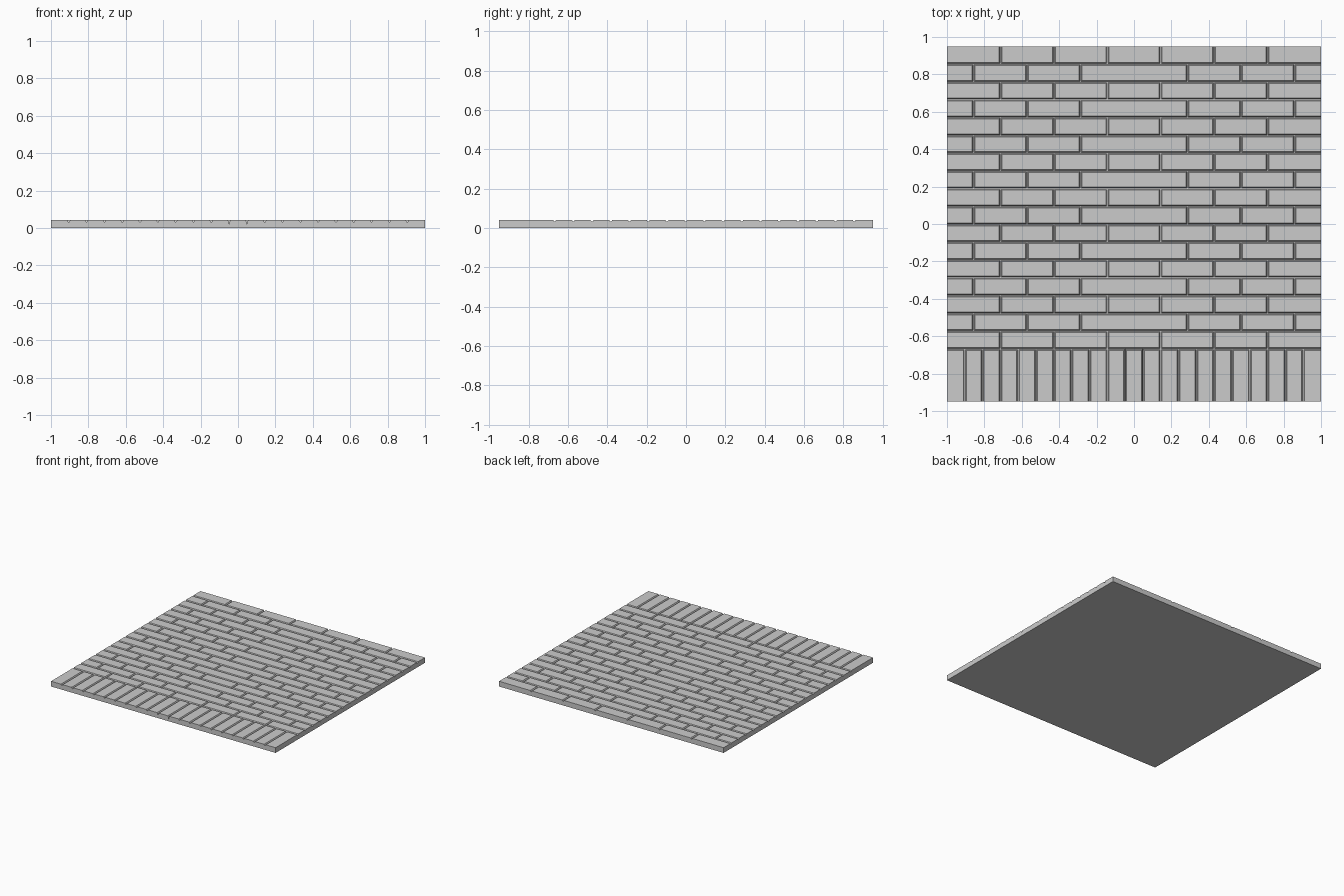
import bpy
import bmesh
import random

if "Cube" in bpy.data.objects:
    bpy.data.objects.remove(bpy.data.objects["Cube"])

random.seed(4)
W, D = 1.0, 0.95              # half width, half depth
Z_JOINT, Z_TOP = 0.033, 0.042
Y_SOLDIER = -0.668            # line between soldier course and running bond
ROWS, CELLS = 17, 7
GAP_TOP, GAP_FLOOR = 0.008, 0.003

# Very slight stone tints
tints = []
for name, col in [("stone_plain", (0.8, 0.8, 0.8, 1)),
                  ("stone_warm", (0.8, 0.785, 0.775, 1)),
                  ("stone_cool", (0.775, 0.78, 0.8, 1)),
                  ("stone_green", (0.78, 0.8, 0.785, 1))]:
    m = bpy.data.materials.new(name)
    m.diffuse_color = col
    m.use_nodes = True
    m.node_tree.nodes["Principled BSDF"].inputs["Base Color"].default_value = m.diffuse_color
    tints.append(m)


def finish(name, bm):
    bmesh.ops.recalc_face_normals(bm, faces=bm.faces)
    me = bpy.data.meshes.new(name)
    bm.to_mesh(me)
    bm.free()
    for m in tints:
        me.materials.append(m)
    ob = bpy.data.objects.new(name, me)
    bpy.context.collection.objects.link(ob)
    return ob


def brick(bm, x0, x1, y0, y1):
    """Brick with sloped joint sides; sides on the slab's rim stay vertical."""
    def inset(g):
        return (x0 if x0 < -W + 1e-4 else x0 + g, x1 if x1 > W - 1e-4 else x1 - g,
                y0 if y0 < -D + 1e-4 else y0 + g, y1 if y1 > D - 1e-4 else y1 - g)
    rings = []
    for g, z in ((GAP_FLOOR, Z_JOINT), (GAP_TOP, Z_TOP)):
        a, b, c, d = inset(g)
        rings.append([bm.verts.new((x, y, z)) for x, y in ((a, c), (b, c), (b, d), (a, d))])
    lo, hi = rings
    tint = random.choice((0, 0, 0, 1, 2, 3))
    faces = [bm.faces.new(hi)]
    for i in range(4):
        j = (i + 1) % 4
        faces.append(bm.faces.new((lo[i], lo[j], hi[j], hi[i])))
    faces.append(bm.faces.new(lo[::-1]))
    for f in faces:
        f.material_index = tint


def extrude_profile(name, pts, y0, y1):
    """Extrude an x-z outline along y."""
    bm = bmesh.new()
    face = bm.faces.new([bm.verts.new((x, y0, z)) for x, z in pts])
    res = bmesh.ops.extrude_face_region(bm, geom=[face])
    verts = [v for v in res["geom"] if isinstance(v, bmesh.types.BMVert)]
    bmesh.ops.translate(bm, verts=verts, vec=(0, y1 - y0, 0))
    return finish(name, bm)


# Mortar bed under the running bond
extrude_profile("mortar_bed", [(-W, 0), (W, 0), (W, Z_JOINT), (-W, Z_JOINT)], Y_SOLDIER, D)

# Bed under the soldier course, with two deep narrow joints by the middle brick
c = 2 * W / 21 / 2
extrude_profile("front_bed",
                [(-W, 0), (W, 0), (W, Z_JOINT),
                 (c + .003, Z_JOINT), (c, 0.015), (c - .003, Z_JOINT),
                 (-c + .003, Z_JOINT), (-c, 0.015), (-c - .003, Z_JOINT),
                 (-W, Z_JOINT)], -D, Y_SOLDIER)

# Running bond courses
pitch = (D - Y_SOLDIER) / ROWS
cell = 2 * W / CELLS
for r in range(ROWS):
    y0 = Y_SOLDIER + r * pitch
    if r % 2 == 0:
        joints = [-W + i * cell for i in range(CELLS + 1)]
    else:
        joints = [-W] + [-W + (i + 0.5) * cell for i in range(CELLS) if i != 3] + [W]
    bm = bmesh.new()
    for a, b in zip(joints, joints[1:]):
        brick(bm, a, b, y0, y0 + pitch)
    finish(f"brick_course_{r + 1}", bm)

# Upright soldier course along the front
bm = bmesh.new()
for i in range(21):
    brick(bm, -W + i * 2 * c, -W + (i + 1) * 2 * c, -D, Y_SOLDIER)
finish("soldier_course", bm)
